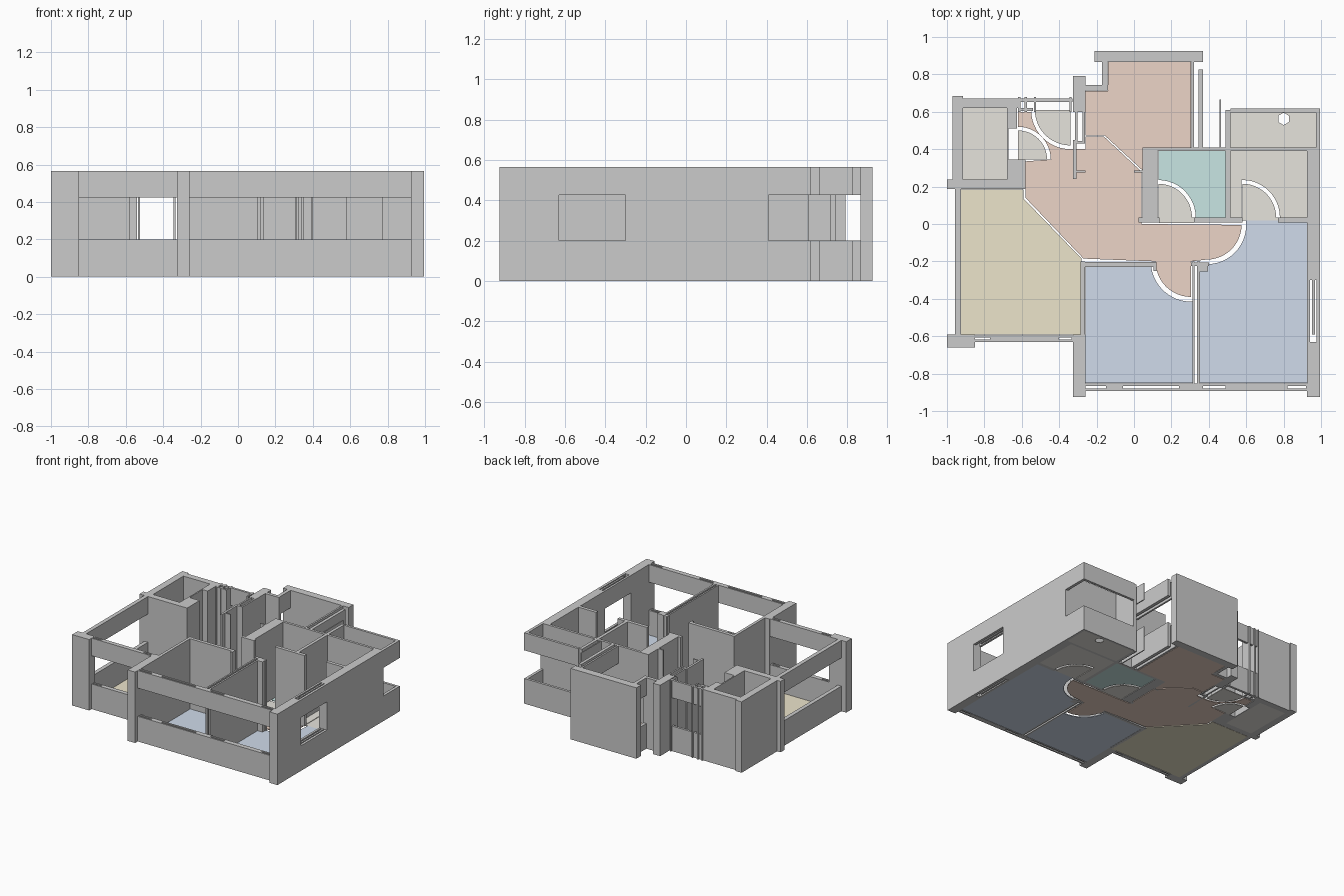
import bpy, bmesh
from math import sin, cos, radians

if "Cube" in bpy.data.objects:
    bpy.data.objects.remove(bpy.data.objects["Cube"])

H, SILL, HEAD, FLOOR = 0.565, 0.20, 0.425, 0.006


def prism(name, pts, z0, z1, mat=None):
    """Extrude a plan outline from z0 to z1."""
    bm = bmesh.new()
    f = bm.faces.new([bm.verts.new((x, y, z0)) for x, y in pts])
    up = bmesh.ops.extrude_face_region(bm, geom=[f])["geom"]
    bmesh.ops.translate(bm, vec=(0, 0, z1 - z0),
                        verts=[v for v in up if isinstance(v, bmesh.types.BMVert)])
    bmesh.ops.recalc_face_normals(bm, faces=bm.faces)
    me = bpy.data.meshes.new(name)
    bm.to_mesh(me)
    bm.free()
    ob = bpy.data.objects.new(name, me)
    bpy.context.collection.objects.link(ob)
    if mat:
        me.materials.append(mat)
    return ob


def rect(x0, x1, y0, y1):
    return [(x0, y0), (x1, y0), (x1, y1), (x0, y1)]


def wall(name, x0, x1, y0, y1, z0=0, z1=H):
    prism(name, rect(x0, x1, y0, y1), z0, z1)


def window(name, x0, x1, y0, y1, slits=()):
    """Sill wall and lintel, with narrow vertical slots along the middle."""
    along_x = (x1 - x0) > (y1 - y0)
    a0, a1, b0, b1 = (x0, x1, y0, y1) if along_x else (y0, y1, x0, x1)
    t = (b1 - b0) / 3
    cuts = [a0] + [v for s in slits for v in s] + [a1]
    for part, z0, z1 in (("sill", 0, SILL), ("lintel", HEAD, H)):
        lanes = [(a0, a1, b0, b1)] if not slits else (
            [(a0, a1, b0, b0 + t), (a0, a1, b1 - t, b1)] +
            [(cuts[i], cuts[i + 1], b0 + t, b1 - t) for i in range(0, len(cuts), 2)])
        for p, q, r, s in lanes:
            if q - p > 0.001:
                box = (p, q, r, s) if along_x else (r, s, p, q)
                wall(name + "_" + part, *box, z0, z1)


def arc(cx, cy, r, a0, a1, n=12):
    return [(cx + r * cos(radians(a0 + (a1 - a0) * i / n)),
             cy + r * sin(radians(a0 + (a1 - a0) * i / n))) for i in range(n + 1)]


def colour(name, *rgb):
    m = bpy.data.materials.new(name)
    m.diffuse_color = (*rgb, 1)
    m.use_nodes = True
    m.node_tree.nodes["Principled BSDF"].inputs["Base Color"].default_value = m.diffuse_color
    return m


red = colour("hall_red", 0.84, 0.66, 0.57)
blue = colour("bedroom_blue", 0.63, 0.71, 0.83)
sand = colour("living_sand", 0.84, 0.78, 0.60)
teal = colour("bath_teal", 0.58, 0.79, 0.77)
stone = colour("service_stone", 0.79, 0.77, 0.72)


def floor(name, pts, mat):
    prism(name, pts, 0, FLOOR, mat)


# floors, with gaps following the door swings
floor("living_floor", [(-0.925, 0.185), (-0.62, 0.185), (-0.59, 0.185), (-0.59, 0.135),
                       (-0.28, -0.185), (-0.28, -0.59), (-0.925, -0.59)], sand)
floor("hall_floor",
      [(-0.62, 0.6), (-0.55, 0.6)] + arc(-0.34, 0.61, 0.21, 180, 270)
      + [(-0.26, 0.4), (-0.26, 0.467), (-0.16, 0.467), (0.04, 0.28), (0.04, 0.0)]
      + arc(0.39, -0.005, 0.185, 0, -90) + [(0.305, -0.2)]
      + arc(0.305, -0.2, 0.19, -90, -180) + [(-0.27, -0.185), (-0.58, 0.14), (-0.58, 0.335)]
      + arc(-0.62, 0.345, 0.175, 0, 90), red)
floor("kitchen_floor", [(-0.26, 0.71), (-0.14, 0.71), (-0.14, 0.865), (0.305, 0.865),
                        (0.305, 0.41), (0.045, 0.41), (0.045, 0.287), (-0.157, 0.474),
                        (-0.26, 0.474)], red)
floor("bedroom_floor_left", [(-0.26, -0.85), (0.315, -0.85), (0.315, -0.415)]
      + arc(0.305, -0.2, 0.215, -90, -172) + [(0.09, -0.225), (-0.26, -0.225)], blue)
floor("bedroom_floor_right", [(0.35, -0.85), (0.925, -0.85), (0.925, 0.02), (0.6, 0.02)]
      + arc(0.39, -0.005, 0.21, 0, -90) + [(0.39, -0.25), (0.35, -0.25)], blue)
floor("bath_floor", arc(0.13, 0.035, 0.2, 0, 90)
      + [(0.13, 0.39), (0.49, 0.39), (0.49, 0.035)], teal)
floor("utility_floor", arc(0.58, 0.035, 0.2, 0, 90)
      + [(0.515, 0.235), (0.515, 0.39), (0.925, 0.39), (0.925, 0.035)], stone)
floor("utility_floor_strip", rect(0.515, 0.575, 0.035, 0.235), stone)
floor("corner_bath_floor", rect(-0.915, -0.68, 0.235, 0.62), stone)
for nm, cx, cy, r, a in (("bath", 0.13, 0.035, 0.18, 0), ("utility", 0.58, 0.035, 0.18, 0),
                         ("corner_bath", -0.62, 0.345, 0.155, 0), ("entry", -0.34, 0.61, 0.19, 180)):
    floor(nm + "_door_swing", [(cx, cy)] + arc(cx, cy, r, a, a + 90), stone)
# loggia floor in two halves around a six-sided drain
dx, dy = 0.80, 0.562
floor("loggia_floor_left", [(0.515, 0.41), (dx, 0.41)] + arc(dx, dy, 0.033, 270, 90, 3)
      + [(dx, 0.6), (0.515, 0.6)], stone)
floor("loggia_floor_right", [(0.975, 0.6), (dx, 0.6)] + arc(dx, dy, 0.033, 90, -90, 3)
      + [(dx, 0.41), (0.975, 0.41)], stone)

# corner columns
wall("front_left_column", -1.0, -0.85, -0.66, -0.59)
wall("front_middle_column", -0.325, -0.26, -0.925, -0.59)
wall("front_right_column", 0.925, 0.995, -0.925, -0.63)
wall("back_column", -0.325, -0.26, 0.6, 0.79)

# outer windows
window("living_front_window", -0.85, -0.325, -0.63, -0.595, [(-0.85, -0.77), (-0.40, -0.335)])
window("living_side_window", -0.957, -0.925, -0.59, 0.19)
window("bedroom_front_window", -0.26, 0.925, -0.892, -0.853,
       [(-0.26, -0.15), (-0.06, 0.24), (0.37, 0.49), (0.82, 0.92)])
window("bedroom_side_window_outer", 0.975, 0.995, -0.63, -0.3)
window("bedroom_side_window_middle", 0.953, 0.967, -0.59, -0.3)
window("bedroom_side_window_inner", 0.925, 0.942, -0.63, -0.3)
wall("right_wall", 0.925, 0.995, -0.3, 0.41)

# corner bathroom walls
wall("corner_bath_front_wall", -1.0, -0.62, 0.187, 0.237)
wall("corner_bath_outer_wall", -0.97, -0.915, 0.237, 0.685)
wall("corner_bath_back_wall", -0.915, -0.62, 0.62, 0.67)
wall("corner_bath_inner_wall_back", -0.68, -0.625, 0.51, 0.62)
wall("corner_bath_inner_wall_front", -0.67, -0.62, 0.237, 0.345)
wall("corner_bath_inner_panel", -0.68, -0.67, 0.237, 0.51)
wall("corner_bath_return", -0.62, -0.58, 0.187, 0.345)

# entry frames
window("entry_outer_rail", -0.62, -0.33, 0.652, 0.67)
wall("entry_inner_frame", -0.62, -0.54, 0.605, 0.62)
for x in (-0.62, -0.585, -0.535, -0.345):
    wall("entry_post", x, x + 0.012, 0.6, 0.68)
wall("entry_side_panel_left", -0.315, -0.302, 0.43, 0.6)
wall("entry_side_panel_right", -0.275, -0.262, 0.43, 0.6)
wall("entry_side_panel_end", -0.31, -0.262, 0.43, 0.445)
wall("entry_side_pier", -0.325, -0.308, 0.24, 0.45)
wall("entry_side_nib", -0.308, -0.26, 0.275, 0.285)

# kitchen walls
wall("kitchen_back_wall", -0.21, 0.37, 0.865, 0.925)
wall("kitchen_step_wall", -0.26, -0.14, 0.715, 0.742)
window("kitchen_step_window", -0.17, -0.142, 0.742, 0.865)
window("kitchen_side_window_inner", 0.308, 0.322, 0.41, 0.865)
window("kitchen_side_window_outer", 0.345, 0.37, 0.41, 0.825)
wall("kitchen_nib", 0.0, 0.045, 0.275, 0.287)

# bathroom, utility and loggia walls
wall("bath_left_wall", 0.045, 0.125, 0.02, 0.41)
wall("bath_back_wall", 0.125, 0.925, 0.39, 0.41)
wall("bath_divider", 0.49, 0.515, 0.01, 0.61)
for x0, x1 in ((0.025, 0.135), (0.32, 0.58), (0.77, 0.925)):
    wall("bath_front_wall", x0, x1, 0.008, 0.035)
floor("bath_threshold", rect(0.135, 0.32, 0.005, 0.035), stone)
floor("utility_threshold", rect(0.58, 0.77, 0.02, 0.035), stone)
wall("thin_screen", 0.457, 0.465, 0.41, 0.665, 0, SILL)
wall("thin_screen_top", 0.457, 0.465, 0.41, 0.665, HEAD, H)
window("loggia_back_rail", 0.515, 0.995, 0.597, 0.617)
window("loggia_side_rail", 0.972, 0.995, 0.41, 0.597)

# bedroom walls
wall("living_bedroom_wall", -0.285, -0.262, -0.59, -0.2)
wall("bedroom_hall_wall", -0.262, 0.12, -0.23, -0.203)
wall("bedroom_door_jamb", 0.105, 0.12, -0.25, -0.23)
wall("bedroom_divider_left", 0.312, 0.324, -0.853, -0.2)
wall("bedroom_divider_right", 0.338, 0.352, -0.853, -0.2)
wall("bedroom_divider_cap", 0.305, 0.40, -0.225, -0.205)
wall("bedroom_divider_return", 0.352, 0.395, -0.255, -0.225)
